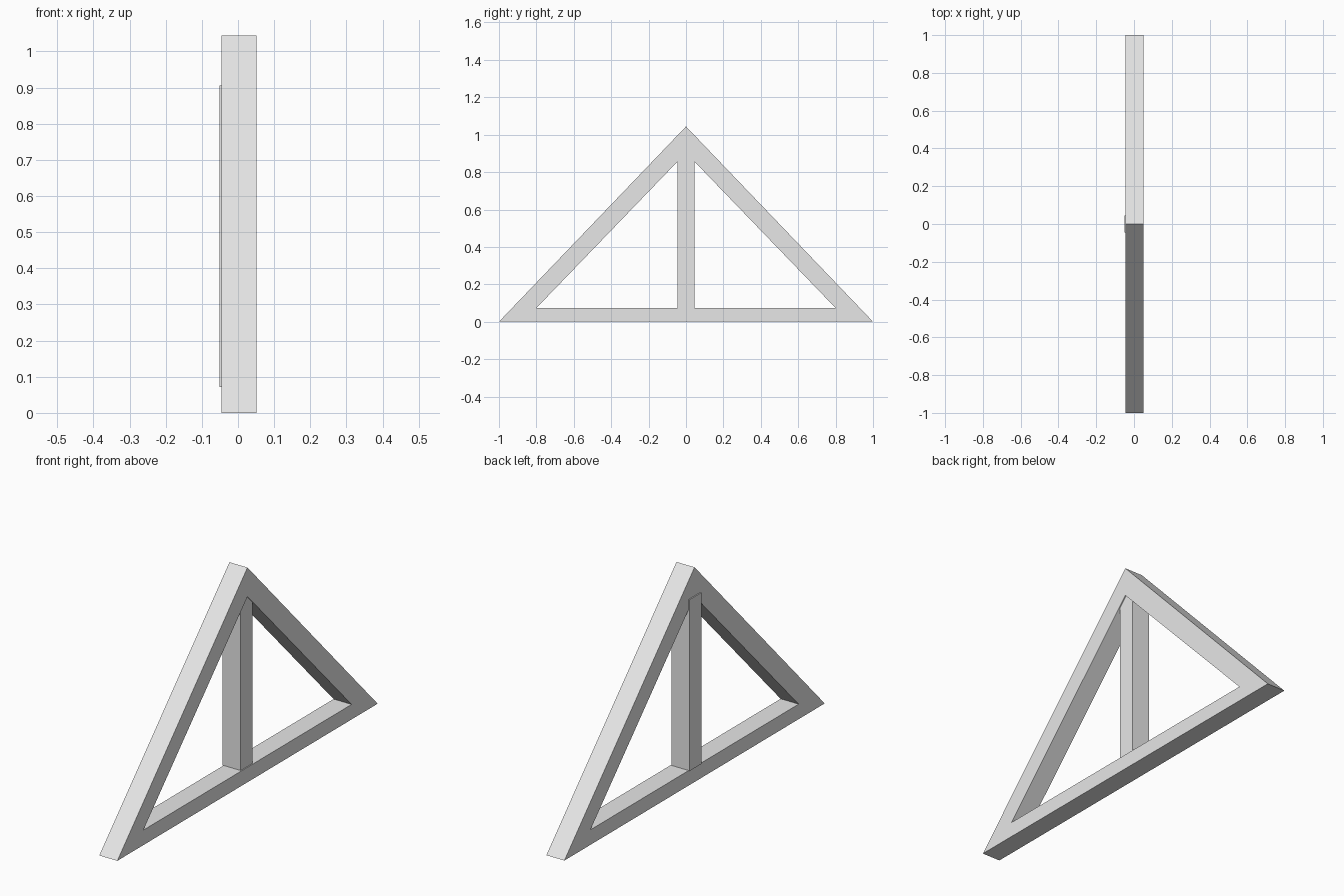
import bpy
import bmesh

cube = bpy.data.objects.get("Cube")
if cube:
    bpy.data.objects.remove(cube, do_unlink=True)

# Single plain grey
grey = bpy.data.materials.new("light_grey")
grey.use_nodes = True
colour = (0.8, 0.8, 0.8, 1)
grey.diffuse_color = colour
grey.node_tree.nodes["Principled BSDF"].inputs["Base Color"].default_value = colour


def add_object(name, bm):
    bmesh.ops.recalc_face_normals(bm, faces=bm.faces)
    mesh = bpy.data.meshes.new(name)
    bm.to_mesh(mesh)
    bm.free()
    mesh.materials.append(grey)
    obj = bpy.data.objects.new(name, mesh)
    bpy.context.collection.objects.link(obj)
    return obj


# Triangular frame: mitred members between an outer and an inner triangle
def triangle_frame(name, outer, inner, x0, x1):
    bm = bmesh.new()
    rings = [[bm.verts.new((x, y, z)) for y, z in loop]
             for x, loop in ((x0, outer), (x1, outer), (x1, inner), (x0, inner))]
    for a, b in zip(rings, rings[1:] + rings[:1]):
        for i in range(3):
            j = (i + 1) % 3
            bm.faces.new((a[i], a[j], b[j], b[i]))
    return add_object(name, bm)


# Rectangular post
def box(name, low, high):
    bm = bmesh.new()
    bmesh.ops.create_cube(bm, size=1)
    for v in bm.verts:
        v.co = [low[i] if v.co[i] < 0 else high[i] for i in range(3)]
    return add_object(name, bm)


triangle_frame("triangle_frame",
               [(-1, 0), (1, 0), (0, 1.044)],
               [(-0.8, 0.073), (0.8, 0.073), (0, 0.903)],
               -0.046, 0.051)

# Centre post sits slightly proud of one side and recessed on the other
box("centre_post", (-0.051, -0.045, 0.072), (0.046, 0.045, 0.905))
